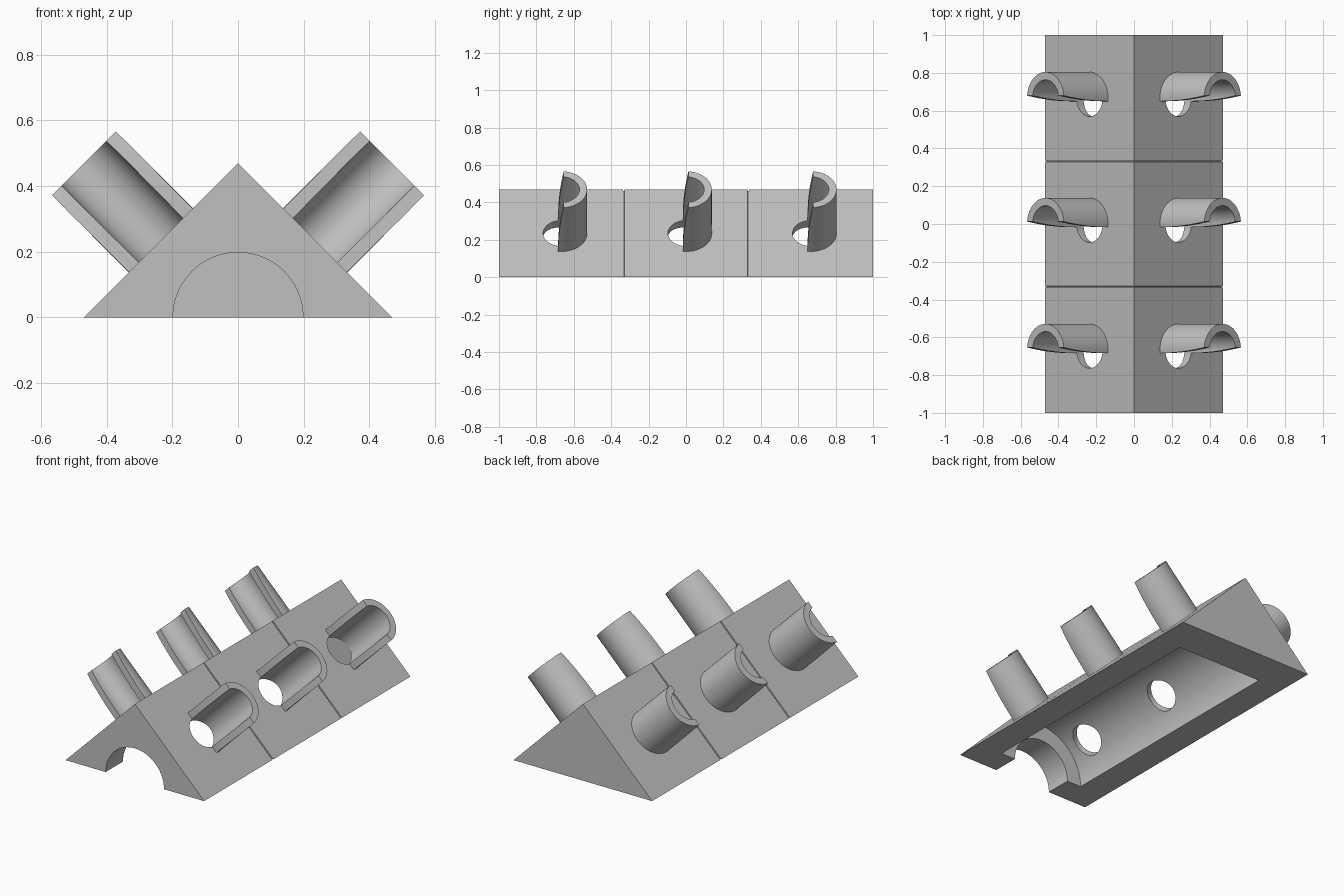
import bpy, bmesh, math
from mathutils import Vector, Matrix

HALF = 0.47                      # half width and height of the prism
SLOPE = HALF / math.sqrt(2)      # distance from base centre to sloping faces
R_OUT, R_IN, TUBE_END = 0.138, 0.097, 0.665
ROWS = (-2 / 3, 0, 2 / 3)

cube = bpy.data.objects.get("Cube")
if cube:
    bpy.data.objects.remove(cube, do_unlink=True)

grey = bpy.data.materials.new("plain grey")
grey.use_nodes = True
colour = (0.53, 0.53, 0.53, 1)
grey.diffuse_color = colour
grey.node_tree.nodes["Principled BSDF"].inputs["Base Color"].default_value = colour


def loft(name, sections):
    """Skin a list of equal closed cross-sections and cap both ends."""
    bm = bmesh.new()
    loops = [[bm.verts.new(p) for p in s] for s in sections]
    n = len(loops[0])
    for a, b in zip(loops, loops[1:]):
        for i in range(n):
            j = (i + 1) % n
            bm.faces.new((a[i], a[j], b[j], b[i]))
    bm.faces.new(loops[0])
    bm.faces.new(loops[-1])
    bmesh.ops.recalc_face_normals(bm, faces=bm.faces)
    mesh = bpy.data.meshes.new(name)
    bm.to_mesh(mesh)
    bm.free()
    mesh.materials.append(grey)
    obj = bpy.data.objects.new(name, mesh)
    bpy.context.collection.objects.link(obj)
    return obj


def cylinder(name, start, end, radius):
    start, end = Vector(start), Vector(end)
    turn = (end - start).to_track_quat("Z", "Y")
    ring = [turn @ Vector((radius * math.cos(k * math.tau / 96),
                           radius * math.sin(k * math.tau / 96), 0)) for k in range(96)]
    return loft(name, [[p + c for p in ring] for c in (start, end)])


def smooth(obj):
    bpy.ops.object.select_all(action="DESELECT")
    obj.select_set(True)
    bpy.context.view_layer.objects.active = obj
    bpy.ops.object.shade_smooth_by_angle(angle=math.radians(30))


def cut(obj, cutter):
    cutter.hide_render = True
    mod = obj.modifiers.new("cut", "BOOLEAN")
    mod.operation, mod.solver, mod.object = "DIFFERENCE", "EXACT", cutter
    bpy.context.view_layer.objects.active = obj
    bpy.ops.object.modifier_apply(modifier=mod.name)
    bpy.data.objects.remove(cutter, do_unlink=True)


# Triangular body with two narrow grooves between its three sections
def triangle(y, inset=0.0):
    h = HALF - inset
    return [(-h, y, 0), (h, y, 0), (0, y, h)]


profile = [triangle(-1)]
for y in (-1 / 3, 1 / 3):
    profile += [triangle(y - 0.004), triangle(y - 0.003, 0.008),
                triangle(y + 0.003, 0.008), triangle(y + 0.004)]
profile.append(triangle(1))
body = loft("prism_body", profile)

# Hollow underside, narrower front bore and round ports through the slopes
cut(body, cylinder("cavity_cutter", (0, -0.833, 0), (0, 0.765, 0), 0.297))
cut(body, cylinder("bore_cutter", (0, -1.1, 0), (0, -0.7, 0), 0.198))
for side in (-1, 1):
    axis = Vector((side, 0, 1)).normalized()
    for y in ROWS:
        mid = Vector((0, y, 0))
        cut(body, cylinder("port_cutter", mid + axis * 0.2, mid + axis * 0.5, R_IN))
smooth(body)


# Half tubes standing square to the slopes, open to the front
def half_ring(radius, lip, steps=32):
    a = math.asin(lip / radius)
    angles = [a + (math.pi - 2 * a) * k / steps for k in range(steps + 1)]
    return [(radius * math.cos(t), radius * math.sin(t)) for t in angles]


def half_tube(name, side, y):
    axis = Vector((side, 0, 1)).normalized()
    across = Vector((-side, 0, 1)).normalized()
    sections = []
    for k in range(9):
        t = k / 8
        lip = -0.017 + 0.03 * t * t          # open edge curves gently backward
        base = Vector((0, y, 0)) + axis * (SLOPE - 0.002 + (TUBE_END - SLOPE) * t)
        ring = half_ring(R_OUT, lip) + half_ring(R_IN, lip)[::-1]
        sections.append([base + across * u + Vector((0, v, 0)) for u, v in ring])
    smooth(loft(name, sections))


for side, label in ((1, "left"), (-1, "right")):
    for y, place in zip(ROWS, ("front", "middle", "back")):
        half_tube(f"{label}_{place}_half_tube", side, y)
